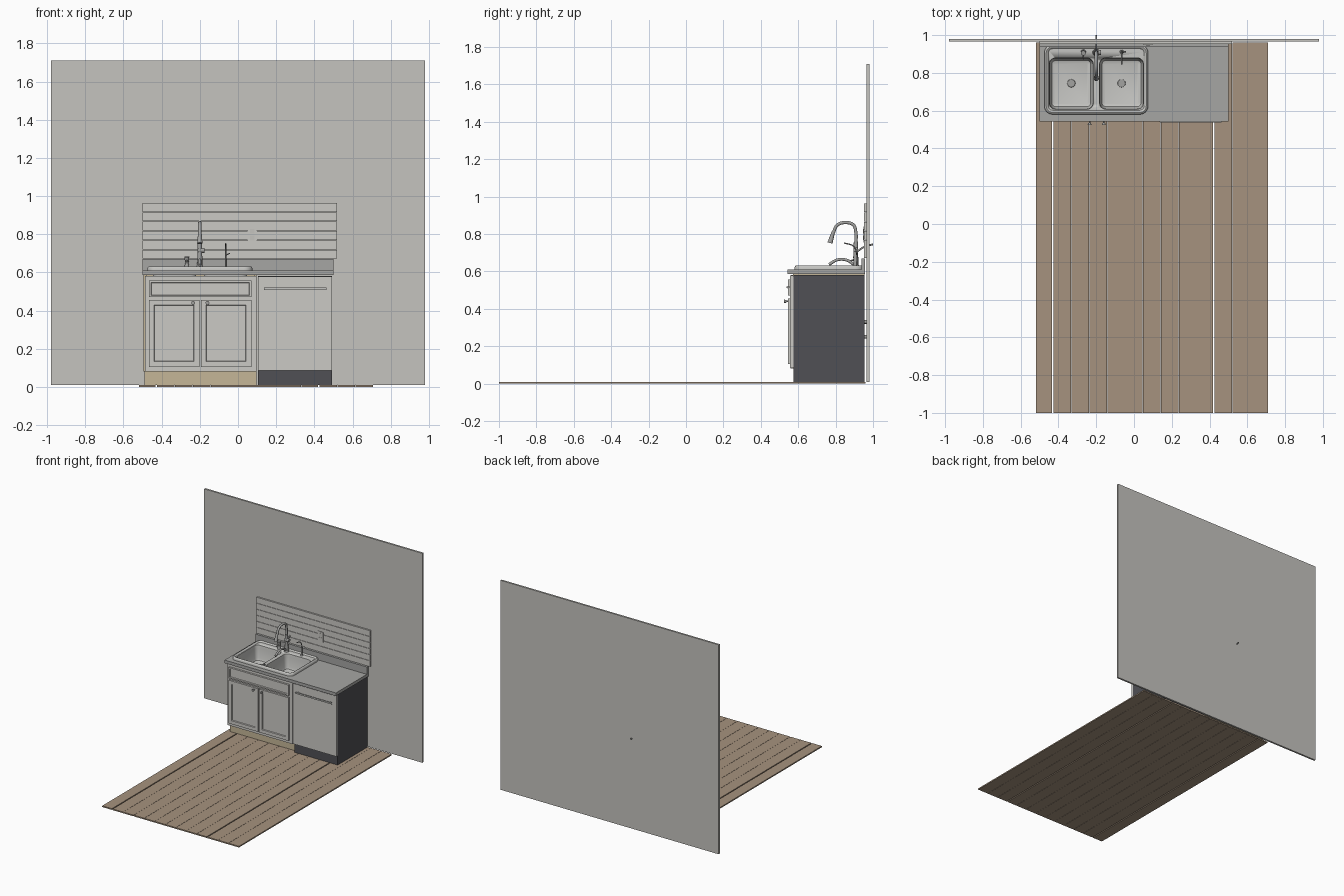
import bpy, bmesh, math
from mathutils import Vector

cube = bpy.data.objects.get("Cube")
if cube:
    bpy.data.objects.remove(cube)


def material(name, r, g, b):
    m = bpy.data.materials.new(name)
    m.use_nodes = True
    m.diffuse_color = (r, g, b, 1)
    m.node_tree.nodes["Principled BSDF"].inputs["Base Color"].default_value = (r, g, b, 1)
    return m


WALL = material("wall paint", .56, .55, .52)
WHITE = material("cabinet paint", .60, .59, .56)
STONE = material("counter grey", .38, .38, .37)
FLOOR = material("plank brown", .38, .29, .21)
DARK = material("charcoal", .08, .08, .09)
TAN = material("raw wood", .56, .47, .31)
STEEL = material("sink steel", .56, .56, .54)
METAL = material("tap metal", .36, .36, .35)


def finish(name, bm, mat, smooth=False):
    bmesh.ops.recalc_face_normals(bm, faces=bm.faces)
    me = bpy.data.meshes.new(name)
    bm.to_mesh(me)
    bm.free()
    me.materials.append(mat)
    ob = bpy.data.objects.new(name, me)
    bpy.context.collection.objects.link(ob)
    if smooth:
        activate(ob)
        bpy.ops.object.shade_smooth_by_angle(angle=math.radians(35))
    return ob


def activate(ob):
    bpy.ops.object.select_all(action='DESELECT')
    ob.select_set(True)
    bpy.context.view_layer.objects.active = ob


def box(name, x, y, z, mat, bevel=0):
    bm = bmesh.new()
    bmesh.ops.create_cube(bm, size=1)
    for v in bm.verts:
        v.co = [lo + (c + .5) * (hi - lo) for c, (lo, hi) in zip(v.co, (x, y, z))]
    if bevel:
        bmesh.ops.bevel(bm, geom=bm.edges[:], offset=bevel, segments=2, affect='EDGES')
    return finish(name, bm, mat)


def framed_panel(name, x, y, z, mat, border):
    """Slab whose front has a recessed field inside a plain border."""
    ob = box(name, x, y, z, mat)
    bm = bmesh.new()
    bm.from_mesh(ob.data)
    front = min(bm.faces, key=lambda f: f.calc_center_median().y)
    bmesh.ops.inset_region(bm, faces=[front], thickness=border)
    bmesh.ops.inset_region(bm, faces=[front], thickness=.004, depth=-.008)
    bm.to_mesh(ob.data)
    bm.free()


def rounded_ring(x, y, r, z, inset=0):
    cx, cy = sum(x) / 2, sum(y) / 2
    hx, hy = (x[1] - x[0]) / 2 - inset, (y[1] - y[0]) / 2 - inset
    r = max(r - inset, .008)
    pts = []
    for q, (sx, sy) in enumerate(((1, 1), (-1, 1), (-1, -1), (1, -1))):
        for i in range(7):
            a = math.pi / 2 * (q + i / 6)
            pts.append((cx + sx * (hx - r) + r * math.cos(a), cy + sy * (hy - r) + r * math.sin(a), z))
    return pts


def loft(name, rings, mat, caps):
    bm = bmesh.new()
    rows = [[bm.verts.new(p) for p in ring] for ring in rings]
    n = len(rows[0])
    for a, b in zip(rows, rows[1:]):
        for i in range(n):
            bm.faces.new((a[i], a[(i + 1) % n], b[(i + 1) % n], b[i]))
    for c in caps:
        bm.faces.new(rows[c])
    return finish(name, bm, mat, True)


def cut(ob, cutter):
    mod = ob.modifiers.new("opening", 'BOOLEAN')
    mod.operation = 'DIFFERENCE'
    mod.object = cutter
    activate(ob)
    bpy.ops.object.modifier_apply(modifier=mod.name)
    bpy.data.objects.remove(cutter)


def tube(name, pts, radius, mat=METAL):
    """Smooth pipe through the given points."""
    cu = bpy.data.curves.new(name, 'CURVE')
    cu.dimensions = '3D'
    cu.bevel_depth = radius
    cu.bevel_resolution = 3
    cu.resolution_u = 8
    cu.use_fill_caps = True
    sp = cu.splines.new('BEZIER')
    sp.bezier_points.add(len(pts) - 1)
    for bp, p in zip(sp.bezier_points, pts):
        bp.co = p
        bp.handle_left_type = bp.handle_right_type = 'AUTO'
    cu.materials.append(mat)
    ob = bpy.data.objects.new(name, cu)
    bpy.context.collection.objects.link(ob)


def rod(name, a, b, r1, r2, mat=METAL):
    a, b = Vector(a), Vector(b)
    bm = bmesh.new()
    bmesh.ops.create_cone(bm, cap_ends=True, segments=20, radius1=r1, radius2=r2, depth=(b - a).length)
    turn = Vector((0, 0, 1)).rotation_difference(b - a).to_matrix()
    for v in bm.verts:
        v.co = turn @ v.co + (a + b) / 2
    return finish(name, bm, mat, True)


# Room: wall and floorboards
box("wall", (-.98, .98), (.965, .98), (.01, 1.71), WALL)
pitch, left = 1.23 / 13, -.52
for i in range(13):
    x0 = left + i * pitch
    gap = .008 if i in (0, 9) else .0015
    box(f"floorboard_{i + 1}", (x0, x0 + pitch - gap), (-1, .96), (0, .01), FLOOR)

# Plank wall panel with a socket plate
for i in range(6):
    z0 = .672 + i * .049
    box(f"wall_plank_{i + 1}", (-.5, .52), (.952, .965), (z0, z0 + .0465), WHITE)
box("socket_plate", (.05, .10), (.948, .953), (.755, .84), WHITE, .001)
for z in (.78, .815):
    box("socket_face", (.064, .086), (.946, .949), (z - .012, z + .012), WALL)

# Sink cabinet: open-topped carcass, kick board, painted face frame
for x in (-.495, .083):
    box("cabinet_side", (x, x + .015), (.572, .955), (.08, .585), TAN)
box("cabinet_back", (-.48, .083), (.945, .955), (.08, .585), TAN)
box("cabinet_bottom", (-.48, .083), (.572, .945), (.08, .095), TAN)
box("cabinet_kick", (-.49, .098), (.60, .95), (.01, .08), TAN)
box("cabinet_face", (-.487, .097), (.56, .573), (.08, .58), WHITE)
framed_panel("false_drawer", (-.467, .07), (.545, .56), (.47, .558), WHITE, .014)
for side, x in (("right", (-.467, -.203)), ("left", (-.194, .07))):
    framed_panel(f"door_{side}", x, (.545, .56), (.105, .455), WHITE, .038)
for x in (-.235, -.16):
    rod("door_knob_stem", (x, .545, .44), (x, .535, .44), .004, .004)
    rod("door_knob", (x, .536, .44), (x, .525, .44), .007, .01)

# Dishwasher
box("dishwasher_body", (.105, .493), (.575, .955), (.01, .58), DARK)
box("dishwasher_door", (.105, .493), (.556, .575), (.085, .578), WHITE, .002)
box("dishwasher_handle", (.135, .465), (.538, .546), (.508, .521), STEEL, .002)
for x in (.15, .44):
    box("handle_mount", (x, x + .01), (.545, .557), (.51, .519), STEEL)

# Worktop with an opening for the sink, and its upstand
SX, SY = (-.475, .075), (.58, .95)
top = box("worktop", (-.5, .5), (.542, .957), (.585, .61), STONE)
hole = [rounded_ring(SX, SY, .04, z, .015) for z in (.5, .7)]
cut(top, loft("worktop_cutter", hole, STONE, (0, -1)))
box("worktop_upstand", (-.5, .5), (.938, .957), (.61, .67), STONE)

# Double sink: rolled rim, deck and two bowls
profile = ((0, .606), (0, .622), (.004, .629), (.01, .632), (.017, .629), (.022, .622))
rings = [rounded_ring(SX, SY, .045, z, i) for i, z in profile]
rings.insert(0, rounded_ring(SX, SY, .045, .606, .005))
sink = loft("sink_deck", rings, STEEL, (0, -1))
BY = (.607, .88)
for side, bx in (("right", (-.449, -.215)), ("left", (-.183, .051))):
    cutter = loft("bowl_cutter", [rounded_ring(bx, BY, .035, z) for z in (.5, .7)], STEEL, (0, -1))
    cut(sink, cutter)
    bowl = [rounded_ring(bx, BY, .035, z, i)
            for i, z in ((0, .622), (.003, .60), (.008, .52), (.014, .505), (.028, .50))]
    loft(f"bowl_{side}", bowl, STEEL, (-1,))
    cx = sum(bx) / 2
    rod("drain", (cx, .745, .499), (cx, .745, .503), .022, .02, METAL)

# Main tap: gooseneck, spray head and lever reaching back
tx, ty = -.2, .908
rod("tap_base", (tx, ty, .62), (tx, ty, .635), .02, .017)
rod("tap_body", (tx, ty, .63), (tx, ty, .76), .014, .011)
tube("tap_neck", [(tx, ty, .74), (tx, ty, .81), (tx, .895, .848), (tx, .855, .861),
                  (tx, .81, .848), (tx, .785, .80)], .009)
rod("spray_head", (tx, .787, .81), (tx, .77, .752), .009, .014)
rod("lever_hub", (tx - .012, ty, .715), (tx + .025, ty, .715), .013, .013)
tube("tap_lever", [(tx, ty, .70), (tx, .95, .73), (tx, 1.0, .745)], .005)
tube("low_spout", [(tx, .90, .635), (tx, .86, .66), (tx, .81, .662), (tx, .765, .637)], .008)

# Side sprayer and slim water tap
rod("sprayer_base", (-.268, .91, .62), (-.268, .91, .645), .014, .01)
rod("sprayer_head", (-.268, .91, .645), (-.268, .905, .682), .009, .013)
rod("sprayer_trigger", (-.268, .91, .665), (-.268, .872, .655), .005, .003)
rod("water_tap_base", (-.065, .912, .62), (-.065, .912, .632), .011, .008)
tube("water_tap", [(-.065, .912, .625), (-.065, .912, .70), (-.065, .895, .735), (-.065, .845, .752)], .0035)
rod("water_tap_lever", (-.065, .912, .69), (-.043, .912, .70), .003, .003)

# Plumbing stubs on the wall inside the cabinet
for x, z in ((-.25, .33), (-.15, .33), (-.2, .25)):
    rod("pipe_stub", (x, .968, z), (x, .95, z), .01, .01)
